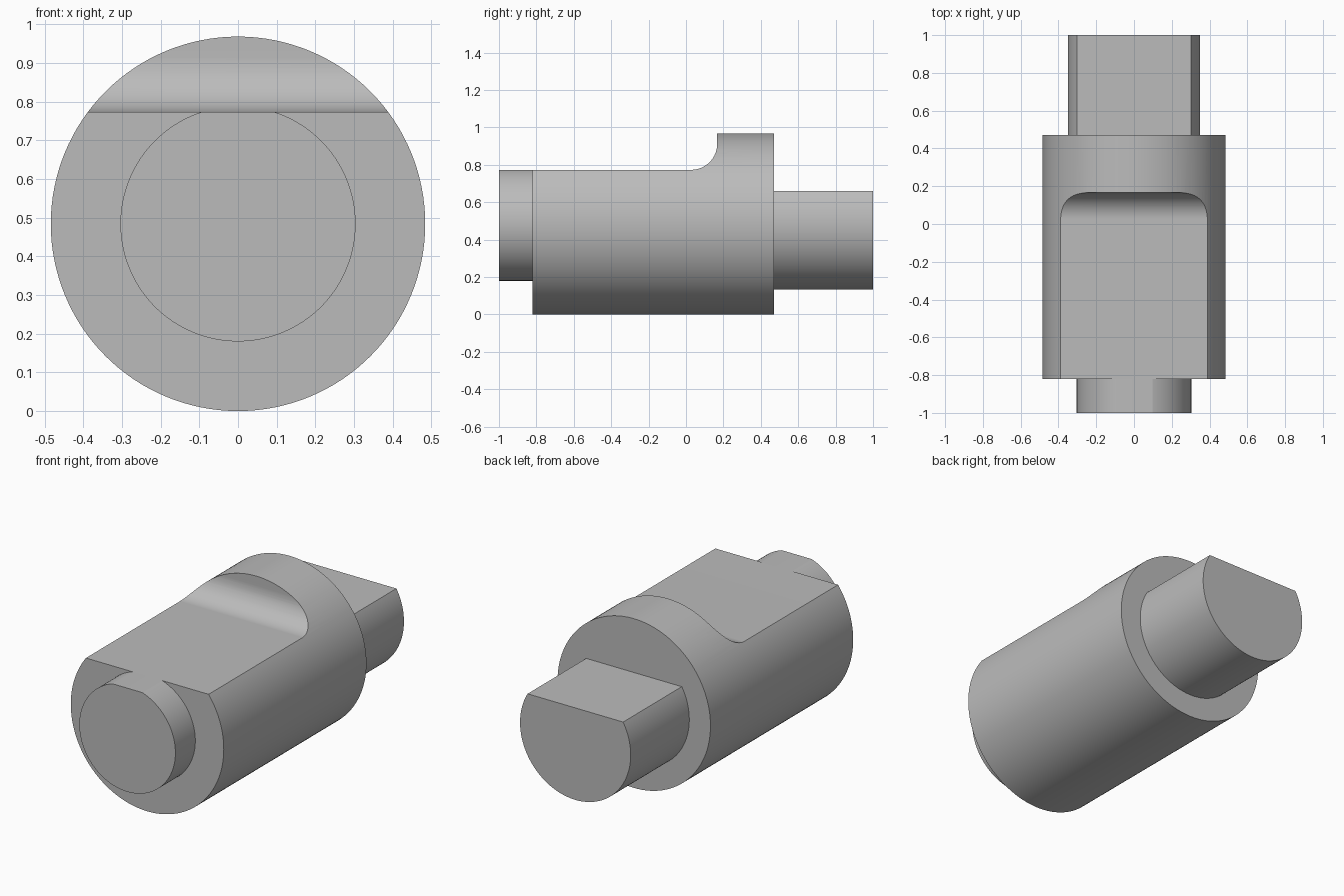
import bpy, bmesh
from math import radians, sin, cos, pi
from mathutils import Matrix, Vector

if "Cube" in bpy.data.objects:
    bpy.data.objects.remove(bpy.data.objects["Cube"])

AXIS_Z = 0.484
FLAT_Z = 0.773

steel = bpy.data.materials.new("grey steel")
steel.use_nodes = True
GREY = (0.5, 0.5, 0.5, 1)
steel.diffuse_color = GREY
steel.node_tree.nodes["Principled BSDF"].inputs["Base Color"].default_value = GREY


def add_object(name, bm):
    bmesh.ops.recalc_face_normals(bm, faces=bm.faces)
    mesh = bpy.data.meshes.new(name)
    bm.to_mesh(mesh)
    bm.free()
    mesh.materials.append(steel)
    obj = bpy.data.objects.new(name, mesh)
    bpy.context.collection.objects.link(obj)
    return obj


def smooth(obj):
    bpy.ops.object.select_all(action='DESELECT')
    obj.select_set(True)
    bpy.context.view_layer.objects.active = obj
    bpy.ops.object.shade_smooth_by_angle(angle=radians(30))


def rod(name, radius, y0, y1, flat=None):
    """Round bar along y, optionally milled flat on top."""
    bm = bmesh.new()
    place = Matrix.Translation((0, (y0 + y1) / 2, AXIS_Z)) @ Matrix.Rotation(pi / 2, 4, 'X')
    bmesh.ops.create_cone(bm, cap_ends=True, segments=128, radius1=radius,
                          radius2=radius, depth=y1 - y0, matrix=place)
    if flat:
        bmesh.ops.bisect_plane(bm, geom=bm.verts[:] + bm.edges[:] + bm.faces[:],
                               plane_co=(0, 0, flat), plane_no=(0, 0, 1), clear_outer=True)
        bmesh.ops.holes_fill(bm, edges=[e for e in bm.edges if e.is_boundary])
    return add_object(name, bm)


# Main body, with a filleted step milled out of its top
body = rod("main_body", AXIS_Z, -0.82, 0.47)
STEP_Y, FILLET = 0.167, 0.14
profile = [(-1.2, 1.2), (-1.2, FLAT_Z)]
for i in range(17):
    a = pi / 2 * i / 16
    profile.append((STEP_Y - FILLET + FILLET * sin(a), FLAT_Z + FILLET * (1 - cos(a))))
profile.append((STEP_Y, 1.2))

bm = bmesh.new()
side = bm.faces.new([bm.verts.new((-0.7, y, z)) for y, z in profile])
swept = bmesh.ops.extrude_face_region(bm, geom=[side])["geom"]
bmesh.ops.translate(bm, vec=Vector((1.4, 0, 0)),
                    verts=[v for v in swept if isinstance(v, bmesh.types.BMVert)])
cutter = add_object("step_cutter", bm)
cutter.hide_render = True

cut = body.modifiers.new("milled_step", 'BOOLEAN')
cut.operation = 'DIFFERENCE'
cut.solver = 'EXACT'
cut.object = cutter
bpy.context.view_layer.update()
bpy.context.view_layer.objects.active = body
bpy.ops.object.modifier_apply(modifier=cut.name)
bpy.data.objects.remove(cutter)

# Front spigot and rear drive shaft, each with a top flat
spigot = rod("front_spigot", 0.304, -1.0, -0.82, FLAT_Z)
shaft = rod("rear_shaft", 0.35, 0.47, 1.0, 0.66)

for part in (body, spigot, shaft):
    smooth(part)
    weighted = part.modifiers.new("clean_shading", 'WEIGHTED_NORMAL')
    weighted.keep_sharp = True
